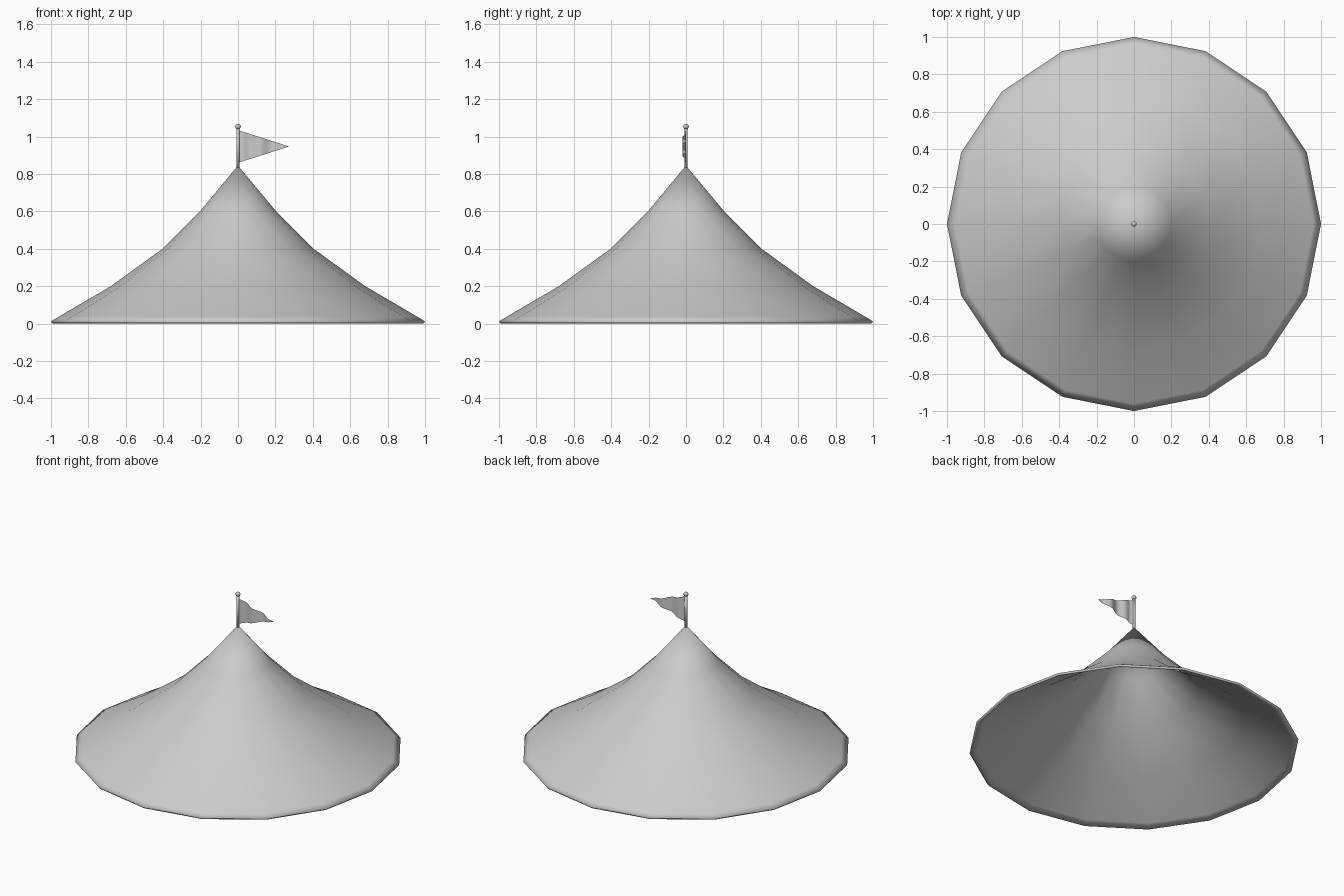
import bpy, bmesh, math

if "Cube" in bpy.data.objects:
    bpy.data.objects.remove(bpy.data.objects["Cube"])


def finish(name, bm, smooth=True):
    bmesh.ops.recalc_face_normals(bm, faces=bm.faces)
    mesh = bpy.data.meshes.new(name)
    bm.to_mesh(mesh)
    bm.free()
    for p in mesh.polygons:
        p.use_smooth = smooth
    ob = bpy.data.objects.new(name, mesh)
    bpy.context.collection.objects.link(ob)
    return ob


def lathe(name, profile, sides, closed=False):
    """Revolve (radius, z) points about z; radius 0 makes a pole point."""
    bm = bmesh.new()
    rings = []
    for r, z in profile:
        if r == 0:
            rings.append([bm.verts.new((0, 0, z))] * sides)
        else:
            rings.append([bm.verts.new((r * math.cos(2 * math.pi * i / sides),
                                        r * math.sin(2 * math.pi * i / sides), z))
                          for i in range(sides)])
    for a, b in zip(rings, rings[1:]):
        for i in range(sides):
            j = (i + 1) % sides
            quad = list(dict.fromkeys((a[i], a[j], b[j], b[i])))
            bm.faces.new(quad)
    return finish(name, bm)


# Canopy: thin 16-sided shell, outer skin down to the hem and back up inside
outer = [(0, 0.845), (0.20, 0.605), (0.40, 0.403), (0.68, 0.2), (0.96, 0.036), (1.0, 0.012)]
inner = [(0.99, 0.0), (0.952, 0.023), (0.672, 0.187), (0.391, 0.391), (0.19, 0.594), (0, 0.825)]
lathe("canopy", outer + inner, 16)

# Flag pole and finial
pole = lathe("flag_pole", [(0, 0.83), (0.009, 0.83), (0.008, 1.05), (0, 1.05)], 12)
ball = [(0.015 * math.sin(math.pi * i / 8), 1.053 + 0.015 * math.cos(math.pi * i / 8))
        for i in range(1, 8)]
lathe("pole_finial", [(0, 1.068)] + ball + [(0, 1.038)], 12)

# Waving pennant tapering to a point
bm = bmesh.new()
cols, rows = 16, 4
x0, x1, z_mid, half = 0.005, 0.273, 0.947, 0.086
grid = []
for i in range(cols + 1):
    t = i / cols
    x = x0 + (x1 - x0) * t
    y = -0.009 + 0.011 * math.cos(2 * math.pi * (x - 0.055) / 0.125) * min(1, t * 4)
    if i == 0:
        y = 0
    h = half * (1 - t)
    if i == cols:
        grid.append([bm.verts.new((x, y, z_mid))] * (rows + 1))
    else:
        grid.append([bm.verts.new((x, y, z_mid - h + 2 * h * k / rows))
                     for k in range(rows + 1)])
for a, b in zip(grid, grid[1:]):
    for k in range(rows):
        bm.faces.new(list(dict.fromkeys((a[k], b[k], b[k + 1], a[k + 1]))))
finish("pennant", bm)
